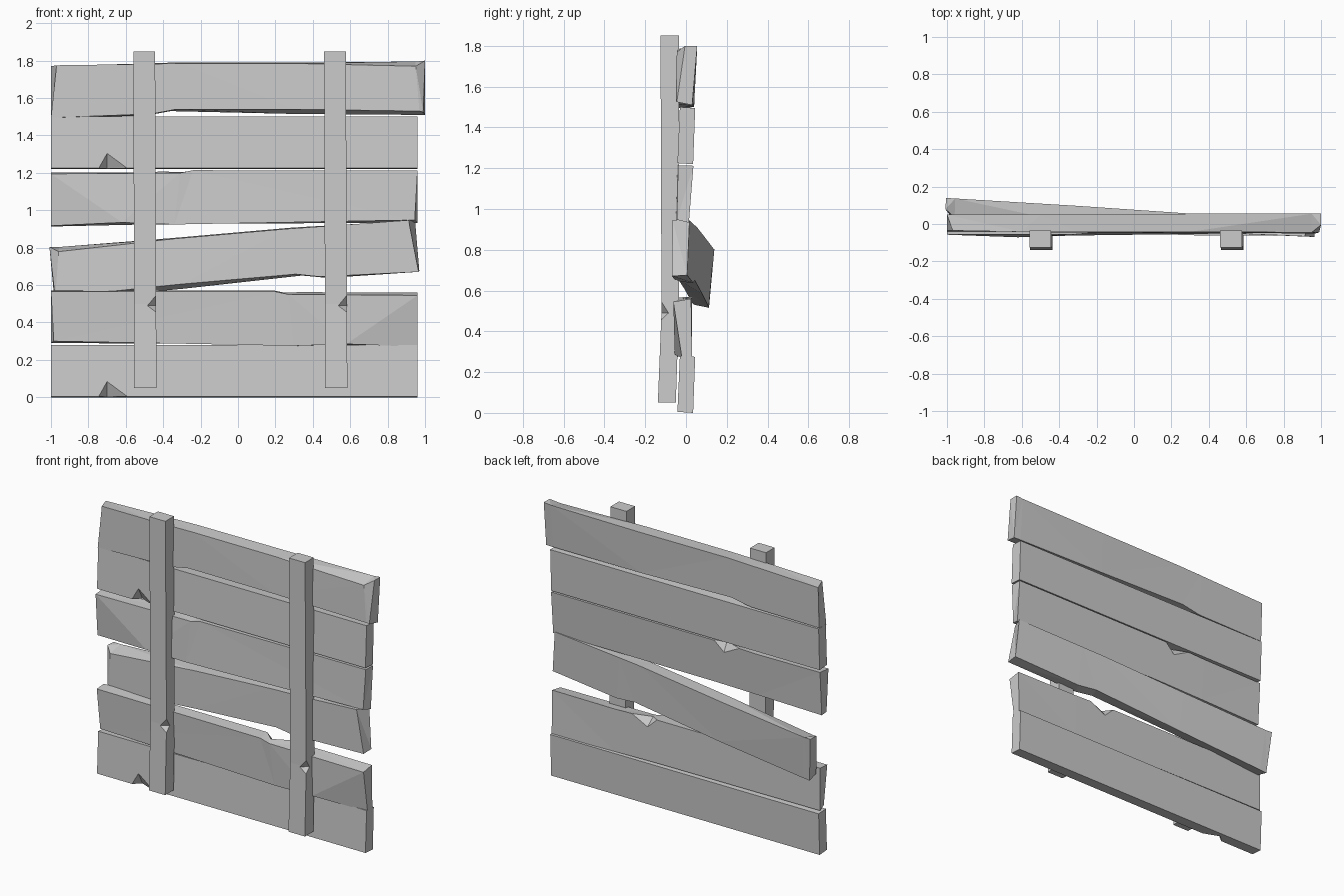
import bpy, bmesh
from mathutils import Matrix, Vector

if "Cube" in bpy.data.objects:
    bpy.data.objects.remove(bpy.data.objects["Cube"])


def mesh_object(name, bm):
    bmesh.ops.recalc_face_normals(bm, faces=bm.faces)
    me = bpy.data.meshes.new(name)
    bm.to_mesh(me)
    bm.free()
    ob = bpy.data.objects.new(name, me)
    bpy.context.collection.objects.link(ob)
    return ob


def loft(name, sections):
    """Skin a run of four-cornered sections and cap both ends."""
    bm = bmesh.new()
    rings = [[bm.verts.new(p) for p in s] for s in sections]
    for a, b in zip(rings, rings[1:]):
        for i in range(4):
            j = (i + 1) % 4
            bm.faces.new((a[i], a[j], b[j], b[i]))
    bm.faces.new(rings[0])
    bm.faces.new(rings[-1])
    bmesh.ops.triangulate(bm, faces=[f for f in bm.faces], quad_method='SHORT_EDGE')
    return mesh_object(name, bm)


def chip(ob, points):
    """Cut a splinter notch: the hull of the points is removed."""
    bm = bmesh.new()
    for p in points:
        bm.verts.new(p)
    bmesh.ops.convex_hull(bm, input=bm.verts)
    cutter = mesh_object("chip_cutter", bm)
    cutter.hide_render = True
    mod = ob.modifiers.new("chip", 'BOOLEAN')
    mod.operation = 'DIFFERENCE'
    mod.solver = 'EXACT'
    mod.object = cutter
    dg = bpy.context.evaluated_depsgraph_get()
    me = bpy.data.meshes.new_from_object(ob.evaluated_get(dg))
    ob.modifiers.clear()
    ob.data = me
    bpy.data.objects.remove(cutter)


def copy_of(ob, name, matrix):
    bm = bmesh.new()
    bm.from_mesh(ob.data)
    bm.transform(matrix)
    return mesh_object(name, bm)


T = Matrix.Translation
MIRROR = Matrix.Scale(-1, 4, Vector((1, 0, 0)))

# straight planks with a splinter on the lower front edge
plank_1 = loft("plank_bottom", [
    [(x, -.042, .005), (x, -.03, .28), (x, .045, .275), (x, .035, 0)]
    for x in (-1, .96)])
chip(plank_1, [(-.745, -.042, .003), (-.59, -.042, .003), (-.7, -.039, .085),
               (-.7, .005, .001), (-.68, -.08, -.04)])
copy_of(plank_1, "plank_fifth", T((0, 0, 1.22)))

# warped planks with a split end and a notch on the upper back edge
plank_2 = loft("plank_second", [
    [(-.985, -.03, .30), (-1, -.045, .565), (-1, .03, .57), (-1, .03, .29)],
    [(.3, -.045, .275), (.2, -.055, .565), (.2, .03, .57), (.2, .03, .285)],
    [(.58, -.055, .285), (.27, -.06, .55), (.5, .03, .56), (.5, .03, .28)],
    [(.96, -.02, .27), (.96, -.062, .545), (.96, .025, .56), (.96, .03, .27)]])
chip(plank_2, [(.19, .031, .571), (.38, .031, .566), (.26, .031, .505),
               (.25, -.025, .568), (.27, .08, .62)])
copy_of(plank_2, "plank_fourth",
        T((-.02, -.005, 1.07)) @ Matrix.Rotation(-.08, 4, 'X')
        @ MIRROR @ T((.02, 0, -.425)))

# top plank with a broken step below; its twin hangs loose and skewed
plank_6 = loft("plank_top", [
    [(-1, -.035, 1.495), (-.97, -.035, 1.775), (-1, .05, 1.77), (-1, .04, 1.50)],
    [(-.46, -.045, 1.515), (-.6, -.042, 1.78), (-.5, .05, 1.785), (-.5, .04, 1.505)],
    [(-.33, -.045, 1.54), (-.3, -.042, 1.785), (-.33, .05, 1.79), (-.36, .04, 1.53)],
    [(.3, -.048, 1.54), (.3, -.042, 1.785), (.3, .055, 1.79), (.3, .04, 1.515)],
    [(.97, -.05, 1.53), (.95, -.045, 1.77), (.95, .055, 1.795), (.95, .032, 1.51)],
    [(.99, -.045, 1.525), (1, -.005, 1.8), (1, .055, 1.8), (1, .03, 1.51)]])
copy_of(plank_6, "plank_third_loose",
        T((-.02, .025, .735)) @ Matrix.Rotation(-.06, 4, 'Z')
        @ Matrix.Rotation(-.087, 4, 'Y') @ Matrix.Scale(.98, 4, Vector((1, 0, 0)))
        @ MIRROR @ T((0, 0, -1.645)))

# upright posts, slightly bent, each with a chip on the front corner
post = loft("post_left", [
    [(x0, y0, z), (x1, y0, z), (x1, y1, z), (x0, y1, z)]
    for z, x0, x1, y0, y1 in ((.05, -.555, -.435, -.138, -.05),
                              (.5, -.555, -.438, -.12, -.035),
                              (1.85, -.56, -.443, -.125, -.035))])
chip(post, [(-.438, -.122, .455), (-.438, -.12, .545), (-.485, -.121, .49),
            (-.437, -.085, .49), (-.38, -.17, .5)])
copy_of(post, "post_right", T((1.02, 0, 0)))
